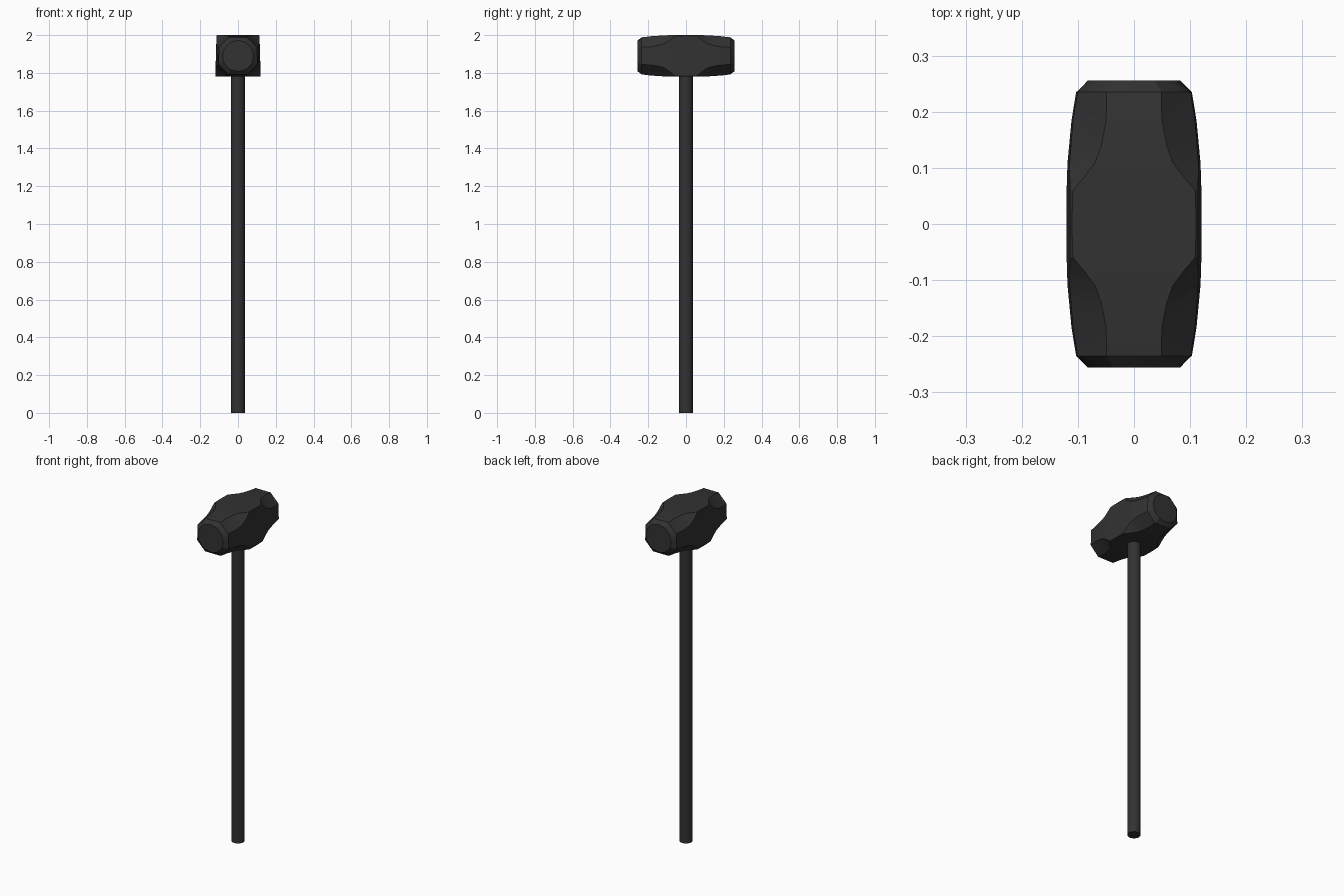
import bpy, bmesh, math

if "Cube" in bpy.data.objects:
    bpy.data.objects.remove(bpy.data.objects["Cube"])

mat = bpy.data.materials.new("dark_steel")
mat.diffuse_color = (0.032, 0.032, 0.032, 1)
mat.use_nodes = True
mat.node_tree.nodes["Principled BSDF"].inputs["Base Color"].default_value = mat.diffuse_color
ZC = 1.89


def finish(obj, angle):
    obj.data.materials.append(mat)
    bpy.ops.object.select_all(action='DESELECT')
    obj.select_set(True)
    bpy.context.view_layer.objects.active = obj
    bpy.ops.object.shade_smooth_by_angle(angle=math.radians(angle))


def section(w, h, cx, cz):
    """16-point chamfered rectangle: half sizes w, h and flat half widths cx, cz."""
    q = [(w, 0), (w, cz), ((w + cx) / 2, (h + cz) / 2), (cx, h), (0, h)]
    half = q + [(-x, z) for x, z in q[-2::-1]]
    return half + [(x, -z) for x, z in half[-2:0:-1]]


# Handle
bpy.ops.mesh.primitive_cylinder_add(vertices=32, radius=0.036, depth=1.84, location=(0, 0, 0.92))
handle = bpy.context.object
handle.name = "handle"
finish(handle, 30)

# Hammer head: square waist lofted into octagonal ends
# y, half width, half height, flat half width (top), flat half height (side)
stations = [
    (0.0, 0.117, 0.110, 0.114, 0.107),
    (0.06, 0.117, 0.110, 0.112, 0.105),
    (0.085, 0.117, 0.1095, 0.090, 0.083),
    (0.11, 0.1165, 0.109, 0.071, 0.066),
    (0.14, 0.114, 0.107, 0.060, 0.056),
    (0.185, 0.110, 0.104, 0.051, 0.048),
    (0.235, 0.102, 0.098, 0.050, 0.046),
]
rows = [(y, section(w, h, cx, cz)) for y, w, h, cx, cz in stations]

# Rounded striking face, aligned with the octagon points
ring = []
for x, z in rows[-1][1]:
    r = math.hypot(x, z)
    ring.append((x / r * 0.082, z / r * 0.082))
rows.append((0.256, ring))
rows = [(-y, p) for y, p in rows[:0:-1]] + rows

bm = bmesh.new()
loops = []
for y, pts in rows:
    # sides lean in slightly towards the top
    loops.append([bm.verts.new((x * (1 - 0.25 * z), y, ZC + z)) for x, z in pts])
for a, b in zip(loops, loops[1:]):
    for i in range(16):
        j = (i + 1) % 16
        bm.faces.new((a[i], a[j], b[j], b[i]))
bm.faces.new(loops[0])
bm.faces.new(loops[-1])
bmesh.ops.recalc_face_normals(bm, faces=bm.faces)
mesh = bpy.data.meshes.new("hammer_head")
bm.to_mesh(mesh)
bm.free()
head = bpy.data.objects.new("hammer_head", mesh)
bpy.context.collection.objects.link(head)
finish(head, 22)
